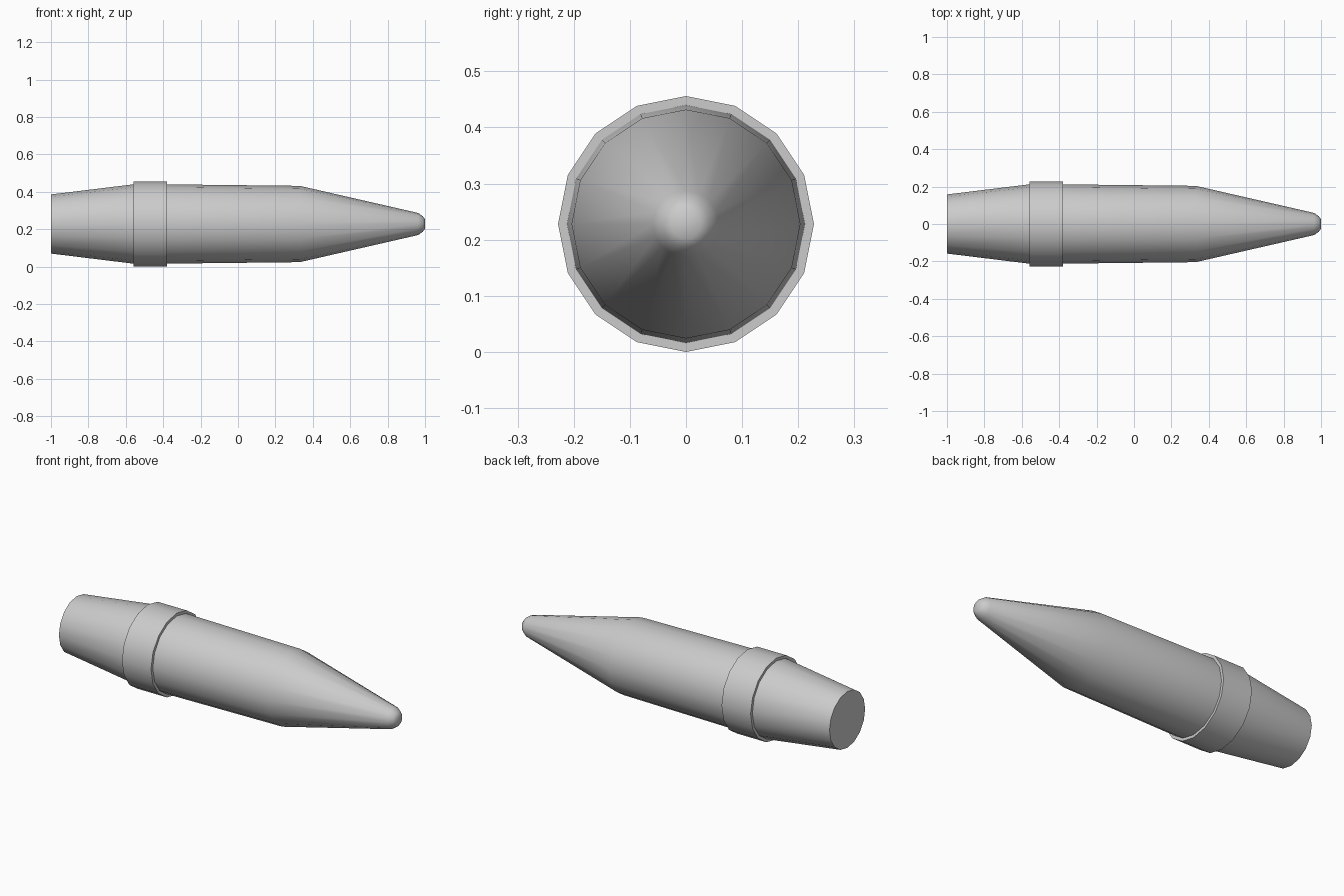
import bpy, bmesh, math

if "Cube" in bpy.data.objects:
    bpy.data.objects.remove(bpy.data.objects["Cube"])

SIDES = 16
AXIS_Z = 0.228


def lathe(name, profile, closed_tube=False):
    """Revolve (x, radius) points around the long axis."""
    bm = bmesh.new()
    rings = []
    for x, r in profile:
        rings.append([bm.verts.new((x,
                                    r * math.sin(2 * math.pi * i / SIDES),
                                    AXIS_Z + r * math.cos(2 * math.pi * i / SIDES)))
                      for i in range(SIDES)])
    pairs = list(zip(rings, rings[1:]))
    if closed_tube:
        pairs.append((rings[-1], rings[0]))
    for a, b in pairs:
        for i in range(SIDES):
            j = (i + 1) % SIDES
            bm.faces.new((a[i], a[j], b[j], b[i]))
    if not closed_tube:
        bm.faces.new(rings[0])
        bm.faces.new(rings[-1])
    bmesh.ops.recalc_face_normals(bm, faces=bm.faces)
    mesh = bpy.data.meshes.new(name)
    bm.to_mesh(mesh)
    bm.free()
    obj = bpy.data.objects.new(name, mesh)
    bpy.context.collection.objects.link(obj)
    bpy.ops.object.select_all(action='DESELECT')
    obj.select_set(True)
    bpy.context.view_layer.objects.active = obj
    bpy.ops.object.shade_smooth_by_angle(angle=math.radians(50))
    return obj


# Tapered tail, barrel and pointed nose with a blunt rounded tip
lathe("body", [(-1.0, 0.158), (-0.56, 0.212), (-0.38, 0.212), (0.33, 0.204),
               (0.963, 0.059), (0.988, 0.042), (1.0, 0.026)])

# Raised band around the barrel, smooth over its edges
collar = lathe("collar", [(-0.56, 0.205), (-0.56, 0.228),
                          (-0.38, 0.228), (-0.38, 0.205)], closed_tube=True)
bpy.ops.object.shade_smooth()
